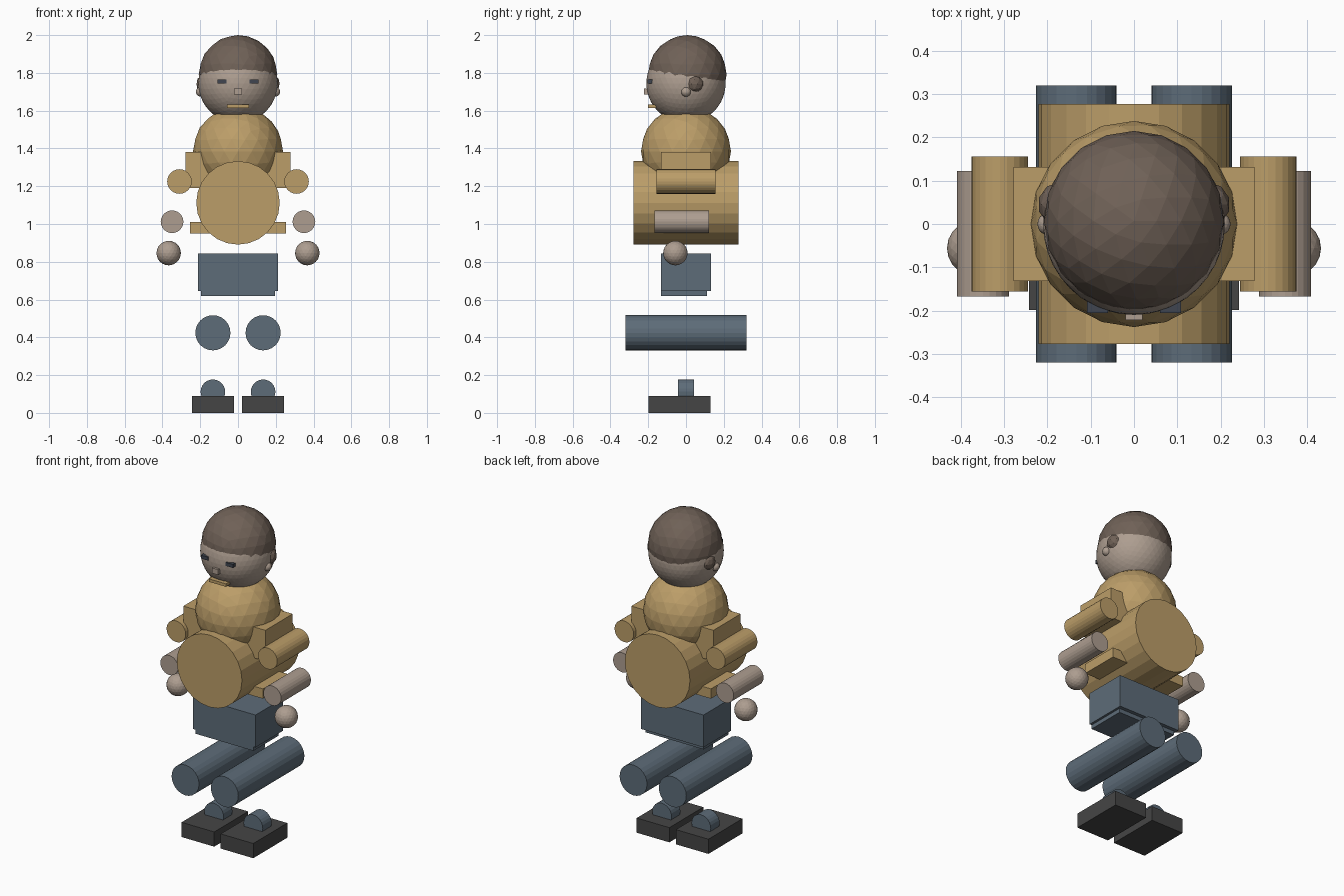
import bpy, math

if "Cube" in bpy.data.objects:
    bpy.data.objects.remove(bpy.data.objects["Cube"])

def make_mat(name, rgb):
    m = bpy.data.materials.new(name)
    m.diffuse_color = (*rgb, 1)
    m.use_nodes = True
    m.node_tree.nodes["Principled BSDF"].inputs["Base Color"].default_value = m.diffuse_color
    return m

SKIN = make_mat("skin", (0.42, 0.34, 0.28))
HAIR = make_mat("hair", (0.16, 0.12, 0.095))
SHIRT = make_mat("shirt", (0.50, 0.34, 0.14))
TROUSERS = make_mat("trousers", (0.11, 0.15, 0.19))
SHOE = make_mat("shoe", (0.06, 0.06, 0.06))
EYE = make_mat("eye", (0.05, 0.06, 0.08))

def finish(name, mat):
    ob = bpy.context.object
    ob.name = name
    ob.data.materials.append(mat)
    return ob

def box(name, mat, x, y, z):
    """Box from (min, max) ranges on each axis."""
    mid = [(r[0] + r[1]) / 2 for r in (x, y, z)]
    bpy.ops.mesh.primitive_cube_add(size=1, location=mid)
    ob = finish(name, mat)
    ob.scale = [r[1] - r[0] for r in (x, y, z)]
    return ob

def ball(name, mat, center, radius, detail):
    bpy.ops.mesh.primitive_ico_sphere_add(subdivisions=detail, radius=radius, location=center)
    return finish(name, mat)

def rod(name, mat, x, z, radius, y0, y1, sides=24):
    """Cylinder lying front to back."""
    bpy.ops.mesh.primitive_cylinder_add(vertices=sides, radius=radius, depth=y1 - y0,
                                        location=(x, (y0 + y1) / 2, z),
                                        rotation=(math.pi / 2, 0, 0))
    return finish(name, mat)

# Head and hair
ball("head", SKIN, (0, 0, 1.745), 0.21, 4)
ball("hair", HAIR, (0, 0.007, 1.792), 0.208, 3)
box("nose", SKIN, (-0.02, 0.02), (-0.222, -0.18), (1.685, 1.717))
box("mouth", SHIRT, (-0.058, 0.058), (-0.20, -0.16), (1.614, 1.632))

# Torso
ball("chest", SHIRT, (0, 0, 1.385), 0.238, 3)
box("shoulders", SHIRT, (-0.278, 0.278), (-0.132, 0.132), (1.19, 1.38))
rod("belly", SHIRT, 0, 1.112, 0.221, -0.277, 0.277)
box("shirt_hem", SHIRT, (-0.253, 0.253), (-0.12, 0.12), (0.95, 1.01))

# Hips
box("hips", TROUSERS, (-0.211, 0.211), (-0.132, 0.132), (0.645, 0.843))
box("crotch", TROUSERS, (-0.197, 0.197), (-0.132, 0.11), (0.62, 0.70))

# Parts on both sides
for s, side in ((-1, "right"), (1, "left")):
    box(side + "_eye", EYE, sorted((s * 0.06, s * 0.108)), (-0.205, -0.17), (1.745, 1.766))
    ball(side + "_ear", SKIN, (s * 0.197, 0, 1.70), 0.026, 3)
    ball(side + "_hair_tuft", HAIR, (s * 0.17, 0.045, 1.742), 0.052, 2)
    rod(side + "_upper_arm", SHIRT, s * 0.31, 1.225, 0.065, -0.156, 0.156)
    rod(side + "_forearm", SKIN, s * 0.349, 1.012, 0.06, -0.167, 0.122)
    ball(side + "_hand", SKIN, (s * 0.367, -0.056, 0.846), 0.065, 3)
    rod(side + "_leg", TROUSERS, s * 0.133, 0.424, 0.093, -0.32, 0.32)
    rod(side + "_ankle", TROUSERS, s * 0.133, 0.112, 0.065, -0.043, 0.043)
    box(side + "_shoe", SHOE, sorted((s * 0.022, s * 0.243)), (-0.199, 0.13), (0, 0.09))
